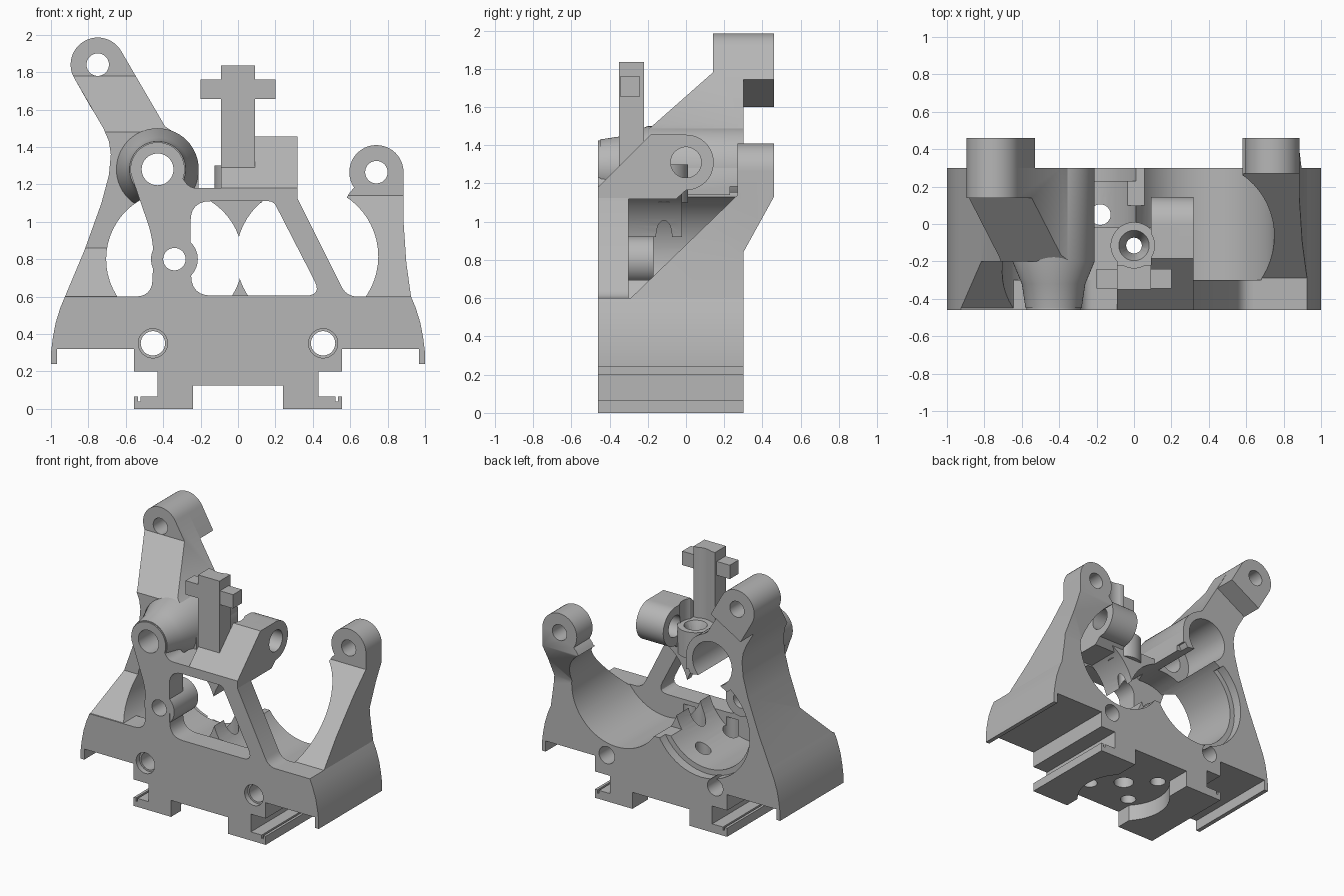
import bpy, bmesh, math
from mathutils import Vector

cube = bpy.data.objects.get("Cube")
if cube:
    bpy.data.objects.remove(cube, do_unlink=True)

grey = bpy.data.materials.new("light_grey")
grey.use_nodes = True
grey.diffuse_color = (0.47, 0.47, 0.47, 1)
grey.node_tree.nodes["Principled BSDF"].inputs["Base Color"].default_value = grey.diffuse_color

parts, cutters = [], []


def arc(cx, cy, r, a0=0, a1=360, n=24):
    """Points along an arc, angles in degrees."""
    angles = [math.radians(a0 + (a1 - a0) * i / n) for i in range(n + 1)]
    return [(cx + r * math.cos(a), cy + r * math.sin(a)) for a in angles]


def circle(cx, cy, r, n=56):
    return arc(cx, cy, r, n=n)[:-1]


def rounded(points):
    """Round each (u, v, distance) corner of an outline."""
    out = []
    for i, (u, v, d) in enumerate(points):
        p = Vector((u, v))
        if not d:
            out.append((u, v))
            continue
        a = p + (Vector(points[i - 1][:2]) - p).normalized() * d
        b = p + (Vector(points[(i + 1) % len(points)][:2]) - p).normalized() * d
        for k in range(7):
            t = k / 6
            out.append(tuple(a * (1 - t) ** 2 + p * 2 * t * (1 - t) + b * t * t))
    return out


def loft(name, axis, rings, cutter=False):
    """Join outlines of equal length, each placed at a position on the axis."""
    place = {"X": lambda u, v, a: (a, u, v),
             "Y": lambda u, v, a: (u, a, v),
             "Z": lambda u, v, a: (u, v, a)}[axis]
    bm = bmesh.new()
    loops = [[bm.verts.new(place(u, v, a)) for u, v in pts] for pts, a in rings]
    n = len(loops[0])
    for lo, hi in zip(loops, loops[1:]):
        for i in range(n):
            j = (i + 1) % n
            bm.faces.new((lo[i], lo[j], hi[j], hi[i]))
    bm.faces.new(loops[0])
    bm.faces.new(loops[-1])
    bmesh.ops.recalc_face_normals(bm, faces=bm.faces)
    mesh = bpy.data.meshes.new(name)
    bm.to_mesh(mesh)
    bm.free()
    mesh.materials.append(grey)
    obj = bpy.data.objects.new(name, mesh)
    bpy.context.collection.objects.link(obj)
    obj.hide_render = cutter
    (cutters if cutter else parts).append(obj)
    return obj


def prism(name, axis, points, a0, a1, cutter=False):
    return loft(name, axis, [(points, a0), (points, a1)], cutter)


def rod(axis, cx, cy, r, a0=-3, a1=3):
    return prism("cutter", axis, circle(cx, cy, r), a0, a1, True)


def combine(obj, others, operation="DIFFERENCE"):
    for other in others:
        mod = obj.modifiers.new("cut", "BOOLEAN")
        mod.operation = operation
        mod.solver = "EXACT"
        mod.object = other
    bpy.context.view_layer.update()
    graph = bpy.context.evaluated_depsgraph_get()
    mesh = bpy.data.meshes.new_from_object(obj.evaluated_get(graph))
    obj.modifiers.clear()
    obj.data = mesh


# Shared bores
LEFT, RIGHT, TUBE = (-0.34, 0.8), (0.37, 0.815), (-0.43, 1.28)
gear_bore = rod("Y", *LEFT, 0.365, -0.6, 0.6)
idler_bore = rod("Y", *RIGHT, 0.38, -0.6, 0.6)
rim = rod("Y", *LEFT, 0.405, 0.23, 0.6)
tube_bore = rod("Y", *TUBE, 0.165, -0.1, 0.6)
tube_hole = rod("Y", *TUBE, 0.085)
feed_hole = rod("Z", 0, -0.115, 0.042)

# Base with rails, skirts and bottom channel
half = [(0, 0.6), (0.925, 0.6), (0.95, 0.54), (0.975, 0.46), (0.99, 0.38), (1, 0.3),
        (1, 0.24), (0.968, 0.24), (0.968, 0.32), (0.555, 0.32), (0.555, 0.2),
        (0.43, 0.2), (0.43, 0.065), (0.52, 0.065), (0.52, 0.04), (0.535, 0.04),
        (0.535, 0.065), (0.555, 0.065), (0.555, 0), (0.24, 0), (0.24, 0.125), (0, 0.125)]
outline = half + [(-x, z) for x, z in half[-2:0:-1]]
base = prism("base", "Y", outline, -0.46, 0.3)
combine(base, [rod("Y", *LEFT, 0.365, -0.3, 0.6), rod("Y", *RIGHT, 0.38, -0.3, 0.6),
               rim, rod("Z", 0, -0.115, 0.33, -0.1, 0.125)])
combine(base, [rod("Y", s * 0.455, 0.35, 0.065) for s in (-1, 1)]
        + [rod("Y", s * 0.455, 0.35, 0.078, -0.6, -0.42) for s in (-1, 1)])
combine(base, [rod("Z", 0, -0.115, 0.07)]
        + [rod("Z", x, y, 0.055) for x, y in ((-0.18, 0.05), (0.18, -0.28), (-0.18, -0.28))])

# Ridge between the two bores
ridge = prism("lower_ridge", "Y", [(-0.1, 0.6), (0.1, 0.6), (0.1, 0.7), (-0.1, 0.7)], -0.3, 0.1)
combine(ridge, [gear_bore, idler_bore, rod("Z", 0, -0.115, 0.07)])

# Front frame with its window
frame = prism("front_frame", "Y", rounded(
    [(-0.58, 0.57, 0), (-0.58, 0.6, 0), (-0.46, 0.6, 0.09), (-0.45, 0.9, 0.1)]
    + [(x, z, 0) for x, z in arc(*TUBE, 0.145, 190, -20)]
    + [(-0.26, 1.18, 0.04), (0.31, 1.18, 0), (0.31, 1.14, 0), (0.58, 0.6, 0.06),
       (0.68, 0.6, 0), (0.68, 0.57, 0)]), -0.46, -0.3)
window = prism("cutter", "Y", rounded(
    [(-0.25, 0.605, 0.11), (0.45, 0.605, 0.09), (0.19, 1.11, 0.03), (-0.255, 1.11, 0.11)]),
    -0.6, 0, True)
boss_hole = rod("Y", *LEFT, 0.06)
combine(frame, [window, tube_hole, boss_hole])
boss = prism("shaft_boss", "Y", circle(*LEFT, 0.125), -0.459, -0.17)
combine(boss, [boss_hole])

# Tall left arm
TOP = (-0.75, 1.84)
head = arc(*TOP, 0.145, 30, 210)
arm = prism("left_arm", "Y", head + [
    (-0.72, 1.5), (-0.69, 1.43), (-0.68, 1.36), (-0.69, 1.25), (-0.73, 1.1), (-0.82, 0.85),
    (-0.925, 0.6), (-0.5, 0.6), (-0.34, 0.8), (-0.21, 1.1), (-0.21, 1.28),
    (-0.3, 1.45), (-0.39, 1.51)], -0.6, 0.6)
side = prism("cutter", "X", [(-0.46, 0.59), (-0.2, 0.86), (-0.2, 1.48), (0.14, 1.78),
                             (0.14, 2.1), (0.3, 2.1), (0.3, 0.59)], -2, 2, True)
combine(arm, [side], "INTERSECT")
top_hole = rod("Y", *TOP, 0.06)
combine(arm, [gear_bore, rim, tube_bore, tube_hole, top_hole])
lug = prism("left_arm_lug", "Y", head + [(-0.78, 1.6), (-0.53, 1.745)], 0.145, 0.46)
combine(lug, [top_hole])

# Tube on the left arm
tube = loft("pivot_tube", "Y", [(circle(*TUBE, 0.15), -0.45), (circle(*TUBE, 0.17), -0.32),
                                (circle(*TUBE, 0.22), -0.2), (circle(*TUBE, 0.22), 0.3)])
combine(tube, [gear_bore, tube_bore, tube_hole])

# Short right arm
PIN = (0.74, 1.265)
arm = prism("right_arm", "Y", arc(*PIN, 0.145, 0, 215) + [
    (0.6, 1.16), (0.5, 1.0), (0.37, 0.8), (0.45, 0.6), (0.925, 0.6),
    (0.9, 0.78), (0.885, 1.0)], -0.6, 0.6)
side = prism("cutter", "X", [(-0.3, 0.59), (0.27, 1.14), (0.27, 1.5), (0.46, 1.5),
                             (0.46, 1.13), (0.3, 0.84), (0.3, 0.59)], -2, 2, True)
combine(arm, [side], "INTERSECT")
combine(arm, [idler_bore, rod("Y", *PIN, 0.06)])

# Feed block above the bores
block = prism("feed_block", "Y", [(-0.25, 1.18), (0.31, 1.18), (0.31, 1.14), (0.2, 1.1),
                                  (0, 0.85), (-0.25, 0.9)], -0.3, -0.02)
combine(block, [gear_bore, idler_bore, feed_hole])
ramp = prism("feed_ramp", "X", [(-0.46, 1.12), (-0.46, 1.18), (-0.34, 1.3),
                                (-0.13, 1.3), (-0.13, 1.12)], -0.09, 0.1)
guide = prism("feed_guide", "Z", circle(0, -0.115, 0.125), 1.1, 1.3)
funnel = loft("cutter", "Z", [(circle(0, -0.115, 0.04), 1.2),
                              (circle(0, -0.115, 0.085), 1.31)], True)
for obj in (ramp, guide):
    combine(obj, [feed_hole, funnel])

# Spring holder with sideways hole
holder = prism("spring_holder", "X", [(-0.46, 1.12), (-0.46, 1.18), (-0.185, 1.455)]
               + arc(0, 1.31, 0.145, 90, -90) + [(-0.05, 1.12)], 0.09, 0.318)
combine(holder, [rod("X", 0, 1.31, 0.08), rod("Z", 0, -0.115, 0.11, 1.2, 2)])

# Upright post with cross bar
post = prism("post", "Z", [(-0.09, -0.35), (0.09, -0.35), (0.09, -0.22), (-0.09, -0.22)], 1.2, 1.835)
combine(post, [rod("Z", 0, -0.115, 0.12)])
prism("cross_bar", "Z", [(-0.2, -0.345), (0.2, -0.345), (0.2, -0.24), (-0.2, -0.24)], 1.655, 1.76)

# Clean up helpers and shade
for obj in cutters:
    bpy.data.objects.remove(obj, do_unlink=True)
bpy.ops.object.select_all(action="DESELECT")
for obj in parts:
    obj.select_set(True)
bpy.context.view_layer.objects.active = parts[0]
bpy.ops.object.shade_smooth_by_angle(angle=math.radians(30))
